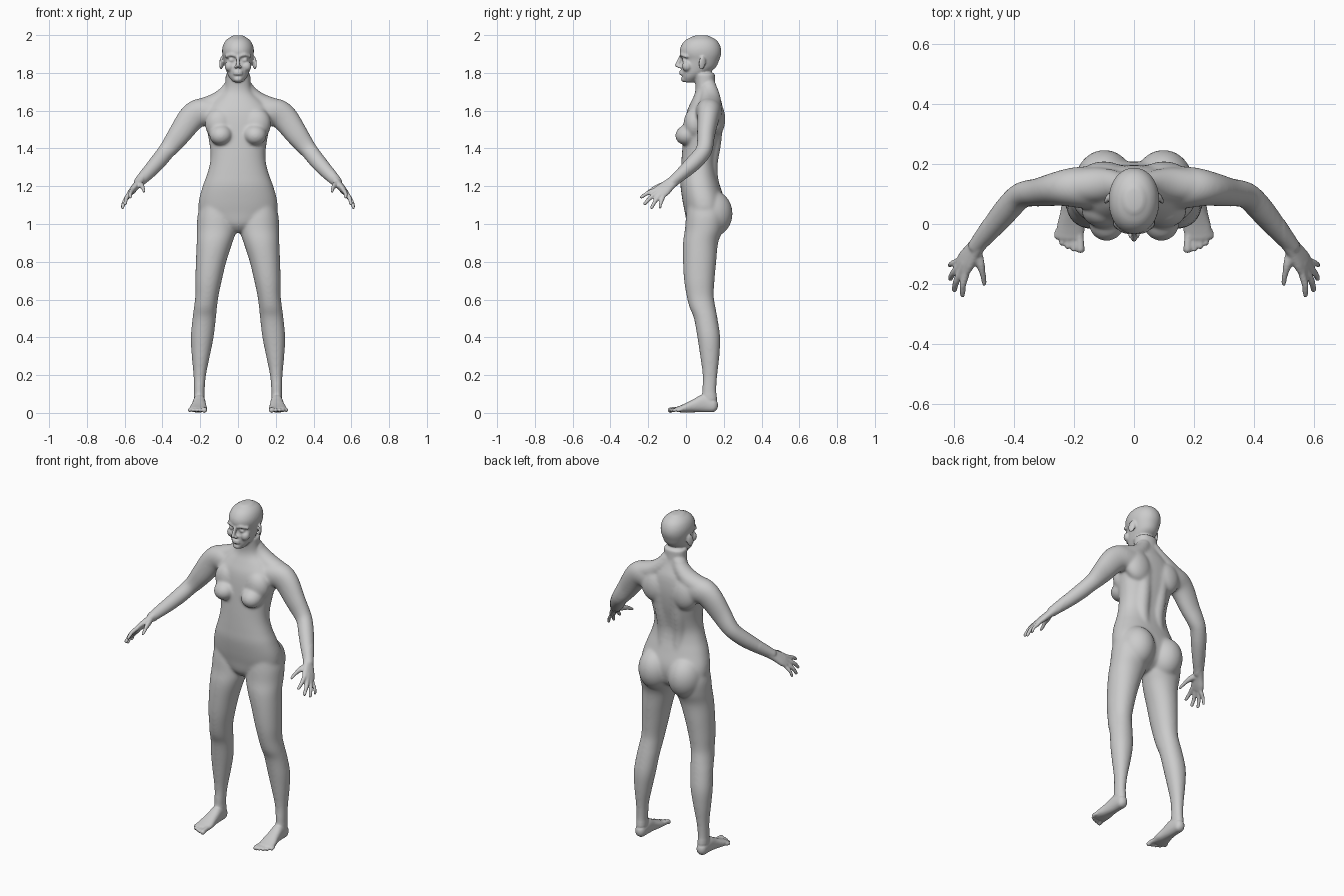
import bpy, bmesh, math
from mathutils import Vector, Matrix, Euler

bm = bmesh.new()
X, Y, Z = Vector((1, 0, 0)), Vector((0, 1, 0)), Vector((0, 0, 1))


def spline(pts, sub):
    """Catmull-Rom through rows of numbers."""
    out = []
    for i in range(len(pts) - 1):
        q = [pts[max(i - 1, 0)], pts[i], pts[i + 1], pts[min(i + 2, len(pts) - 1)]]
        for k in range(sub):
            t = k / sub
            out.append([0.5 * (2 * b + (c - a) * t + (2 * a - 5 * b + 4 * c - d) * t * t
                               + (3 * b - a - 3 * c + d) * t ** 3) for a, b, c, d in zip(*q)])
    out.append(list(pts[-1]))
    return out


def tube(pts, side, axis=None, e=2.0, n=28, sub=5, cap=0.8):
    """Loft of super-ellipses; each point is x, y, z, radius along side, other radius."""
    rows = spline(pts, sub)
    cen = [Vector(r[:3]) for r in rows]
    rings = []

    def ring(c, t, ra, rb):
        a = (side - t * side.dot(t)).normalized()
        b = t.cross(a)
        vs = []
        for k in range(n):
            u = 2 * math.pi * k / n
            p, q = math.cos(u), math.sin(u)
            vs.append(bm.verts.new(c + a * ra * math.copysign(abs(p) ** (2 / e), p)
                                   + b * rb * math.copysign(abs(q) ** (2 / e), q)))
        rings.append(vs)

    def dome(i, t, sign):
        h = cap * min(rows[i][3:])
        angles = [0.35, 0.75, 1.1, 1.4]
        for u in (angles if sign > 0 else angles[::-1]):
            ring(cen[i] + t * sign * h * math.sin(u), t, rows[i][3] * math.cos(u), rows[i][4] * math.cos(u))

    last = len(rows) - 1
    tan = [axis or (cen[min(i + 1, last)] - cen[max(i - 1, 0)]).normalized() for i in range(last + 1)]
    dome(0, tan[0], -1)
    for i, r in enumerate(rows):
        ring(cen[i], tan[i], r[3], r[4])
    dome(last, tan[last], 1)
    for r0, r1 in zip(rings, rings[1:]):
        for k in range(n):
            bm.faces.new((r0[k], r0[(k + 1) % n], r1[(k + 1) % n], r1[k]))
    bm.faces.new(rings[0][::-1])
    bm.faces.new(rings[-1])


def loft(rows, e=2.0, cap=0.3):
    """Upright loft from rows of z, x0, x1, y0, y1."""
    tube([((a + b) / 2, (c + d) / 2, z, (b - a) / 2, (d - c) / 2) for z, a, b, c, d in rows],
         X, Z, e, 40, 5, cap)


def ball(c, r, rot=(0, 0, 0)):
    bmesh.ops.create_uvsphere(bm, u_segments=28, v_segments=18, radius=1,
                              matrix=Matrix.LocRotScale(Vector(c), Euler(rot), Vector(r)))


# leg
loft([(.07, .176, .234, .085, .165), (.12, .176, .234, .086, .161), (.2, .169, .236, .088, .166),
      (.3, .149, .245, .075, .177), (.4, .129, .25, .06, .181), (.5, .117, .241, .042, .167),
      (.56, .111, .233, .018, .156), (.62, .103, .226, .003, .147), (.7, .086, .226, -.01, .151),
      (.8, .062, .223, -.016, .16), (.9, .03, .219, -.016, .17), (.97, .008, .218, -.006, .195),
      (1.04, .01, .215, .0, .205), (1.1, .04, .2, .01, .19)], 2.1)
# foot and toes
tube([(.205, .14, .04, .03, .037), (.205, .09, .05, .033, .047), (.207, .04, .038, .038, .035),
      (.21, -.005, .026, .046, .024), (.213, -.042, .019, .046, .015)], X, -Y, 2.3, cap=1)
for x0, x, y, r in ((.183, .178, -.1, .015), (.2, .2, -.095, .0105), (.215, .22, -.086, .0105),
                    (.23, .239, -.074, .0105), (.243, .255, -.054, .0105)):
    tube([(x0, -.02, .02, r, r), (x, y + .03, .018, r * .85, r * .9), (x, y + r, .014, r, r)], X, n=16)
# buttock, breast, chest, shoulder blade
ball((.098, .135, 1.055), (.1, .112, .125))
ball((.09, .008, 1.472), (.062, .066, .055), (.25, 0, .2))
ball((.1, .045, 1.53), (.075, .058, .085))
ball((.1, .15, 1.565), (.085, .058, .1), (.1, 0, 0))
# back muscle beside the spine
tube([(.05, .135, 1.18, .04, .045), (.05, .125, 1.3, .042, .042), (.055, .14, 1.42, .045, .045),
      (.06, .155, 1.55, .045, .045)], X)
# slope from neck to shoulder
tube([(.025, .115, 1.74, .04, .04), (.065, .128, 1.685, .05, .045), (.12, .13, 1.64, .058, .052),
      (.2, .125, 1.603, .058, .06)], Y)
# arm
tube([(.1, .118, 1.585, .075, .07), (.19, .122, 1.592, .068, .074), (.245, .118, 1.562, .058, .072),
      (.31, .106, 1.475, .048, .061), (.355, .101, 1.415, .044, .051), (.385, .088, 1.378, .043, .045),
      (.425, .045, 1.328, .043, .043), (.475, -.015, 1.272, .036, .037),
      (.525, -.075, 1.22, .027, .028)], Y, e=2.1)
# palm
across = Vector((-.03, -.045, .042))
tube([(.512, -.06, 1.232, .03, .024), (.535, -.09, 1.207, .034, .02), (.556, -.12, 1.182, .041, .018),
      (.571, -.143, 1.164, .041, .014)], across, e=2.3)
# fingers
for base, tip, r in (((.558, -.162, 1.181), (.571, -.245, 1.137), .011),
                     ((.571, -.152, 1.167), (.6, -.226, 1.1), .0115),
                     ((.58, -.139, 1.153), (.614, -.187, 1.078), .011),
                     ((.585, -.122, 1.14), (.617, -.14, 1.08), .0095)):
    b, t = Vector(base), Vector(tip)
    d = (t - b).normalized()
    mid = b.lerp(t, .5) + Vector((.005, -.001, .004))
    tube([(*(b - d * .03), r, r), (*b, r * 1.15, r * 1.15), (*mid, r, r),
          (*(t - d * r * .8), r * .8, r * .8)], across, n=16)
# thumb
tube([(.53, -.085, 1.212, .018, .018), (.513, -.125, 1.205, .017, .016), (.502, -.163, 1.192, .012, .012),
      (.495, -.202, 1.17, .01, .009)], X, n=18)
# ear, brow, eye, cheek
ball((.088, .085, 1.852), (.008, .021, .036), (-.15, 0, .45))
tube([(.012, -.024, 1.889, .01, .009), (.035, -.02, 1.896, .011, .009), (.062, .004, 1.887, .012, .009)], Y, n=16)
ball((.034, -.007, 1.868), (.017, .015, .012))
ball((.045, .005, 1.835), (.026, .026, .028))
# nostril
ball((.012, -.036, 1.832), (.009, .011, .008))

# mirror everything so far to the other side
dup = bmesh.ops.duplicate(bm, geom=bm.verts[:] + bm.edges[:] + bm.faces[:])
for v in dup["geom"]:
    if isinstance(v, bmesh.types.BMVert):
        v.co.x *= -1

# torso and neck
loft([(z, -w, w, f, b) for z, w, f, b in (
    (.965, .035, .03, .14), (1.0, .12, .006, .185), (1.06, .2, -.006, .205), (1.12, .208, -.018, .205),
    (1.2, .187, -.029, .181), (1.26, .165, -.028, .164), (1.32, .149, -.025, .158),
    (1.38, .146, -.021, .168), (1.46, .157, -.014, .185), (1.54, .174, -.006, .195),
    (1.6, .172, .006, .195), (1.65, .13, .028, .188), (1.69, .085, .046, .172),
    (1.73, .068, .05, .157), (1.79, .065, .042, .153))], 2.25)
# head
loft([(z, -w, w, f, b) for z, w, f, b in (
    (1.755, .028, -.014, .05), (1.775, .045, -.02, .075), (1.8, .058, -.024, .12), (1.83, .067, -.025, .158),
    (1.868, .076, -.018, .176), (1.9, .083, -.032, .186), (1.93, .083, -.031, .185), (1.958, .074, -.017, .174),
    (1.978, .058, .004, .155), (1.991, .038, .032, .13))], 2.1, .22)
# nose, lips, chin
tube([(0, -.026, 1.886, .008, .01), (0, -.038, 1.86, .009, .012), (0, -.05, 1.838, .011, .011)], X, n=16, cap=.7)
for z in (1.806, 1.794):
    ball((0, -.023, z), (.025, .013, .0068))
ball((0, -.009, 1.767), (.024, .018, .016))

# fuse the parts into one skin
bmesh.ops.recalc_face_normals(bm, faces=bm.faces[:])
mesh = bpy.data.meshes.new("body")
bm.to_mesh(mesh)
bm.free()
body = bpy.data.objects.new("body", mesh)
bpy.context.collection.objects.link(body)
bpy.context.view_layer.objects.active = body
body.select_set(True)
skin = body.modifiers.new("fuse", "REMESH")
skin.mode = "VOXEL"
skin.voxel_size = 0.0055
bpy.ops.object.modifier_apply(modifier=skin.name)

# strong smoothing on trunk and limbs, light on face, hands and feet
group = body.vertex_groups.new(name="soft")
group.add([v.index for v in body.data.vertices
           if .1 < v.co.z < 1.735 and abs(v.co.x) < .5], 1.0, "REPLACE")
for name, count, vg in (("soft", 30, "soft"), ("fine", 4, "")):
    m = body.modifiers.new(name, "SMOOTH")
    m.factor, m.iterations, m.vertex_group = .5, count, vg
    bpy.ops.object.modifier_apply(modifier=m.name)
for v in body.data.vertices:
    v.co.z = max(v.co.z, 0)
bpy.ops.object.shade_smooth()
